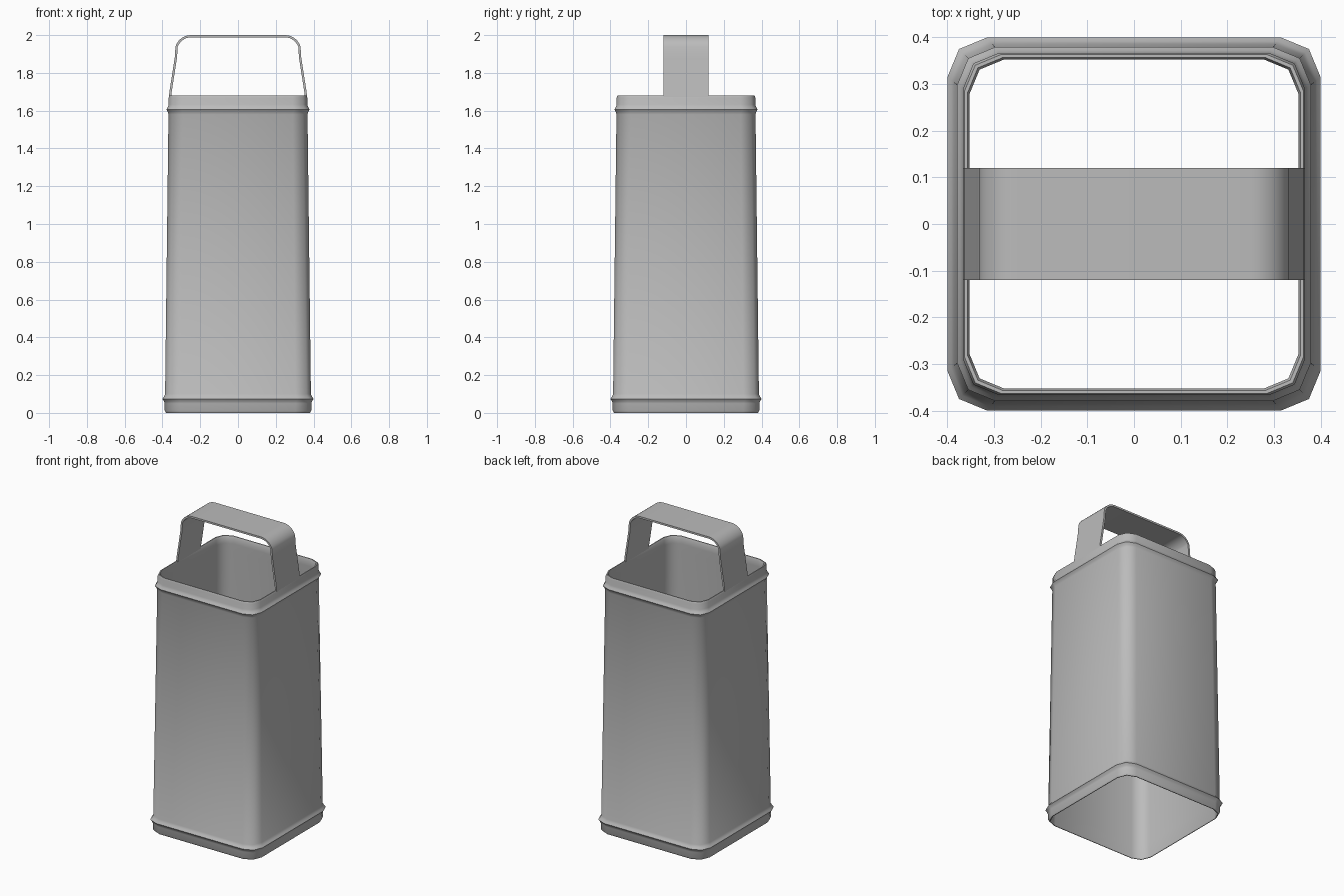
import bpy, bmesh, math

cube = bpy.data.objects.get("Cube")
if cube:
    bpy.data.objects.remove(cube, do_unlink=True)

steel = bpy.data.materials.new("brushed steel grey")
steel.use_nodes = True
GREY = (0.5, 0.5, 0.5, 1)
steel.diffuse_color = GREY
steel.node_tree.nodes["Principled BSDF"].inputs["Base Color"].default_value = GREY


def finish(name, bm, angle):
    bmesh.ops.recalc_face_normals(bm, faces=bm.faces)
    mesh = bpy.data.meshes.new(name)
    bm.to_mesh(mesh)
    bm.free()
    obj = bpy.data.objects.new(name, mesh)
    bpy.context.collection.objects.link(obj)
    mesh.materials.append(steel)
    bpy.ops.object.select_all(action='DESELECT')
    obj.select_set(True)
    bpy.context.view_layer.objects.active = obj
    bpy.ops.object.shade_smooth_by_angle(angle=math.radians(angle))
    return obj


def bridge(bm, rings, closed):
    """Join successive closed rings with quads."""
    pairs = list(zip(rings, rings[1:] + rings[:1]))
    for a, b in pairs if closed else pairs[:-1]:
        n = len(a)
        for i in range(n):
            j = (i + 1) % n
            bm.faces.new((a[i], a[j], b[j], b[i]))


def rounded_square(bm, half, z, radius=0.085, steps=2):
    ring = []
    c = 0.4 - radius
    r = half - c * half / 0.4
    c = half - r
    for k, (sx, sy) in enumerate(((1, 1), (-1, 1), (-1, -1), (1, -1))):
        for s in range(steps + 1):
            a = math.pi / 2 * (k + s / steps)
            ring.append(bm.verts.new((sx * c + r * math.cos(a), sy * c + r * math.sin(a), z)))
    return ring


# Open tapered body: outer wall upwards with two beads, then inner wall down
outer = [(0.382, 0), (0.388, 0.012), (0.388, 0.05), (0.392, 0.062), (0.4, 0.074),
         (0.392, 0.086), (0.386, 0.1), (0.368, 1.58), (0.372, 1.594), (0.379, 1.606),
         (0.372, 1.618), (0.367, 1.632), (0.367, 1.668), (0.363, 1.68)]
inner = [(0.357, 1.68), (0.353, 1.668), (0.353, 1.632), (0.356, 1.58), (0.374, 0.1),
         (0.376, 0.012), (0.378, 0)]
bm = bmesh.new()
bridge(bm, [rounded_square(bm, h, z) for h, z in outer + inner], True)
finish("body", bm, 50)

# Strap handle: mirrored centre line swept with a flat cross-section
right = [(0.361, 1.66), (0.357, 1.7), (0.329, 1.88)]
cx, cz, r = 0.249, 1.914, 0.08
for i in range(1, 9):
    a = math.radians(8 + 82 * i / 8)
    right.append((cx + r * math.cos(a), cz + r * math.sin(a)))
path = right + [(-x, z) for x, z in reversed(right)]
half_w, half_t = 0.12, 0.006
bm = bmesh.new()
rings = []
for i, (x, z) in enumerate(path):
    x0, z0 = path[max(i - 1, 0)]
    x1, z1 = path[min(i + 1, len(path) - 1)]
    d = math.hypot(x1 - x0, z1 - z0)
    nx, nz = (z1 - z0) / d * half_t, -(x1 - x0) / d * half_t
    rings.append([bm.verts.new((x + nx * t, w * half_w, z + nz * t))
                  for w, t in ((-1, 1), (1, 1), (1, -1), (-1, -1))])
bridge(bm, rings, False)
bm.faces.new(rings[0])
bm.faces.new(rings[-1])
finish("handle", bm, 40)
